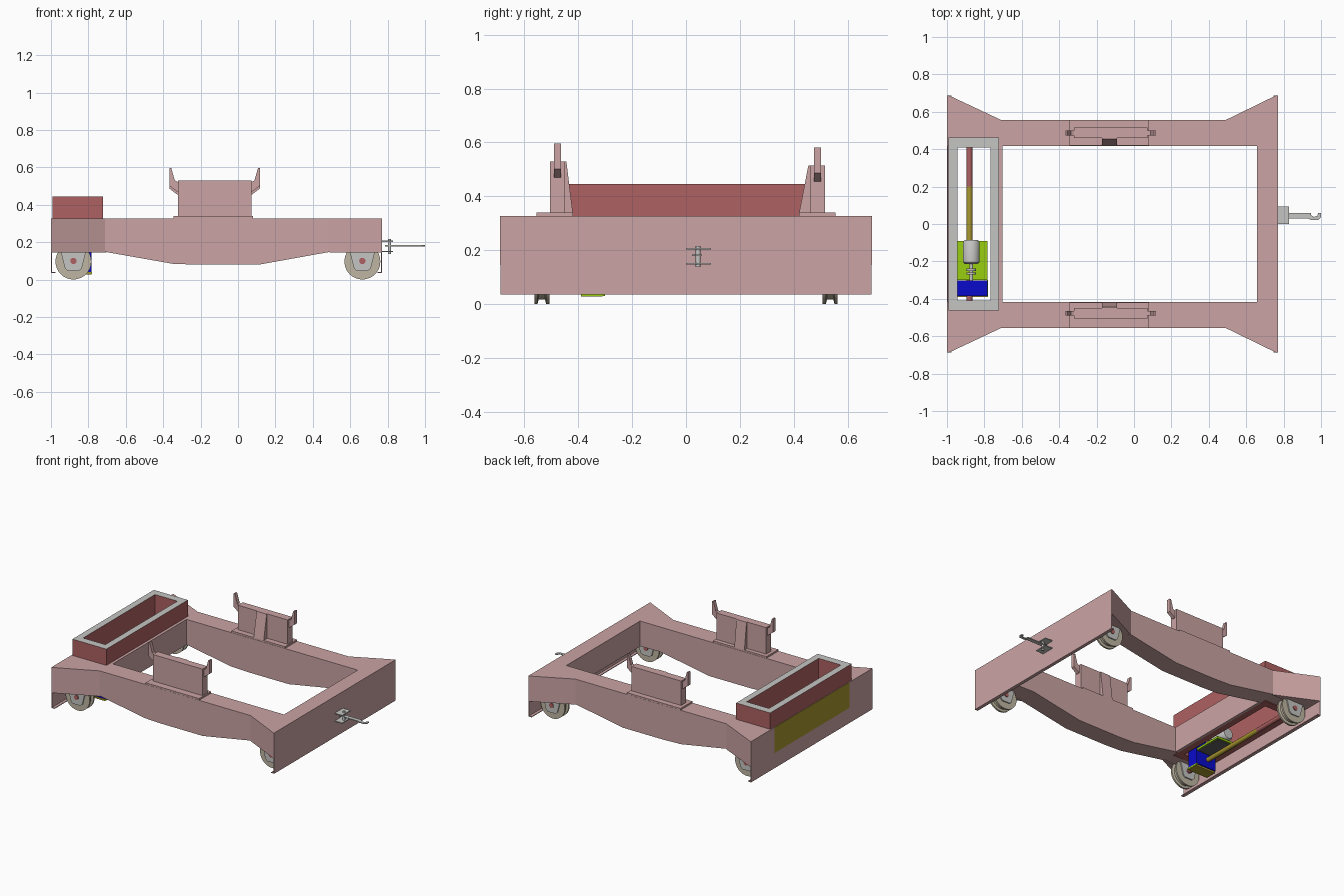
import bpy, bmesh, math
from mathutils import Matrix, Vector

if "Cube" in bpy.data.objects:
    bpy.data.objects.remove(bpy.data.objects["Cube"], do_unlink=True)


def material(name, r, g, b):
    m = bpy.data.materials.new(name)
    m.use_nodes = True
    m.diffuse_color = (r, g, b, 1)
    m.node_tree.nodes["Principled BSDF"].inputs["Base Color"].default_value = (r, g, b, 1)
    return m


PINK = material("dusty pink", 0.60, 0.37, 0.37)
RED = material("brick red", 0.42, 0.12, 0.12)
GREY = material("light grey", 0.56, 0.56, 0.55)
GREEN = material("lime green", 0.32, 0.62, 0.005)
BLUE = material("deep blue", 0.003, 0.003, 0.60)
OLIVE = material("olive", 0.40, 0.31, 0.03)
BEIGE = material("wheel beige", 0.52, 0.47, 0.36)
DARK = material("dark grey", 0.12, 0.12, 0.12)


def finish(name, bm, *mats):
    bmesh.ops.recalc_face_normals(bm, faces=bm.faces)
    me = bpy.data.meshes.new(name)
    bm.to_mesh(me)
    bm.free()
    for m in mats:
        me.materials.append(m)
    ob = bpy.data.objects.new(name, me)
    bpy.context.collection.objects.link(ob)
    return ob


def prism(name, outline, axis, lo, hi, mat):
    """Extrude an outline: axis y takes (x, z) points, axis z takes (x, y)."""
    bm = bmesh.new()
    place = (lambda a, b: (a, lo, b)) if axis == "y" else (lambda a, b: (a, b, lo))
    face = bm.faces.new([bm.verts.new(place(a, b)) for a, b in outline])
    new = bmesh.ops.extrude_face_region(bm, geom=[face])["geom"]
    step = Vector((0, hi - lo, 0)) if axis == "y" else Vector((0, 0, hi - lo))
    bmesh.ops.translate(bm, vec=step, verts=[v for v in new if isinstance(v, bmesh.types.BMVert)])
    return finish(name, bm, mat)


def box(name, x, y, z, mat):
    return prism(name, [(x[0], y[0]), (x[1], y[0]), (x[1], y[1]), (x[0], y[1])], "z", *z, mat)


def rod(name, x, z, profile, mat, sides=32, upright=False):
    """Lathe (position, radius) pairs around a line along y, or along z at y = z."""
    bm = bmesh.new()
    rings = []
    for t, r in profile:
        ring = []
        for i in range(sides):
            a = math.tau * i / sides
            u, v = r * math.cos(a), r * math.sin(a)
            ring.append(bm.verts.new((x + u, z + v, t) if upright else (x + u, t, z + v)))
        rings.append(ring)
    for a, b in zip(rings, rings[1:]):
        for i in range(sides):
            j = (i + 1) % sides
            bm.faces.new((a[i], a[j], b[j], b[i]))
    bm.faces.new(rings[0])
    bm.faces.new(rings[-1])
    ob = finish(name, bm, mat)
    bpy.ops.object.select_all(action="DESELECT")
    ob.select_set(True)
    bpy.context.view_layer.objects.active = ob
    bpy.ops.object.shade_smooth_by_angle(angle=math.radians(35))
    return ob


TOP, LOW = 0.328, 0.145
WHEEL_X = (-0.88, 0.665)

# Side beams with dropped bellies, flared corners and saddle plates
belly = [(-0.995, TOP), (-0.995, LOW), (-0.73, 0.152), (-0.35, 0.085), (-0.22, 0.08),
         (0.11, 0.08), (0.5, 0.15), (0.765, LOW), (0.765, TOP)]
for s, side in ((-1, "front"), (1, "back")):
    prism(side + "_side_beam", belly, "y", s * 0.418, s * 0.556, PINK)
    prism(side + "_right_flare", [(-0.71, s * 0.556), (-0.995, s * 0.69), (-0.995, s * 0.55),
                                  (-0.71, s * 0.55)], "z", LOW, TOP, PINK)
    prism(side + "_left_flare", [(0.49, s * 0.556), (0.765, s * 0.69), (0.765, s * 0.55),
                                 (0.49, s * 0.55)], "z", LOW, TOP, PINK)
    box(side + "_saddle_pad", (-0.345, 0.08), (s * 0.42, s * 0.555), (TOP, 0.34), PINK)

    # Upright saddle plate with a sloped gusset and two hooked ears
    near, far = (0.45, 0.505) if s < 0 else (0.46, 0.515)
    high = 0.53 if s < 0 else 0.515
    box(side + "_saddle_plate", (-0.322, 0.072), (s * near, s * far), (0.34, high), PINK)
    bm = bmesh.new()
    corners = [(s * 0.42, 0.34), (s * near, 0.34), (s * near, high), (s * (near - 0.006), high)]
    ends = [[bm.verts.new((x, y, z)) for y, z in corners] for x in (-0.17, -0.09)]
    for e in ends:
        bm.faces.new(e)
    for i in range(4):
        j = (i + 1) % 4
        bm.faces.new((ends[0][i], ends[0][j], ends[1][j], ends[1][i]))
    finish(side + "_saddle_gusset", bm, PINK)
    mid = s * (near + far) / 2
    for d in (-1, 1):
        ear = [(-0.125 + d * a, high + b) for a, b in
               ((0.19, -0.06), (0.2, -0.06), (0.242, -0.028), (0.242, 0.067),
                (0.232, 0.067), (0.213, 0.0), (0.19, -0.01))]
        prism(side + "_saddle_ear", ear, "y", mid - 0.013, mid + 0.013, PINK)

# Cross members and thin end plates with inturned lips
box("left_cross_member", (0.658, 0.765), (-0.42, 0.42), (LOW, TOP), PINK)
box("right_cross_member", (-0.722, -0.702), (-0.42, 0.42), (LOW, TOP), PINK)
for x, d, name in ((-0.997, 1, "right"), (0.767, -1, "left")):
    box(name + "_end_plate", (x - 0.002, x + 0.002), (-0.688, 0.688), (0.035, TOP), PINK)
    box(name + "_end_lip", (x, x + d * 0.022), (-0.688, 0.688), (0.035, 0.04), PINK)
box("olive_end_panel", (-1.0, -0.997), (-0.425, 0.425), (LOW, TOP), OLIVE)

# Open ballast box: red walls with a grey rim
bm = bmesh.new()
loops = []
for z in (LOW, 0.445):
    for x0, x1, y in ((-0.992, -0.722, 0.462), (-0.945, -0.768, 0.408)):
        loops.append([bm.verts.new(p) for p in ((x0, -y, z), (x1, -y, z), (x1, y, z), (x0, y, z))])
for a, b in ((0, 1), (0, 2), (1, 3), (2, 3)):
    for i in range(4):
        j = (i + 1) % 4
        f = bm.faces.new((loops[a][i], loops[a][j], loops[b][j], loops[b][i]))
        f.material_index = 1 if (a, b) == (2, 3) else 0
finish("ballast_box", bm, RED, GREY)

# Grooved wheels, hanger plates and axle stubs
for x in WHEEL_X:
    for s in (-1, 1):
        c = s * 0.535
        rod("wheel", x, 0.097, [(c - 0.028, 0.096), (c - 0.016, 0.096), (c - 0.012, 0.08),
                                (c + 0.012, 0.08), (c + 0.016, 0.096), (c + 0.028, 0.096)], BEIGE, 40)
        hanger = [(x - 0.068, 0.152), (x - 0.045, 0.06), (x - 0.03, 0.047),
                  (x + 0.03, 0.047), (x + 0.045, 0.06), (x + 0.068, 0.152)]
        for off in (-0.036, 0.036):
            prism("wheel_hanger", hanger, "y", c + off - 0.004, c + off + 0.004, GREY)
        rod("axle_stub", x, 0.1, [(c - 0.045, 0.017), (c + 0.045, 0.017)], RED, 20)

# Drive axle in three lengths
ax = WHEEL_X[0]
rod("drive_axle_front", ax, 0.1, [(-0.5, 0.016), (-0.3, 0.016)], RED, 20)
rod("drive_axle_middle", ax, 0.1, [(-0.3, 0.016), (0.2, 0.016)], OLIVE, 20)
rod("drive_axle_back", ax, 0.1, [(0.2, 0.016), (0.5, 0.016)], RED, 20)

# Motor tray, gearbox, motor and coupling
box("motor_tray", (-0.945, -0.783), (-0.3, -0.09), (0.135, 0.15), GREEN)
box("tray_underside", (-0.935, -0.793), (-0.29, -0.1), (0.13, 0.135), DARK)
box("tray_side", (-0.787, -0.781), (-0.39, -0.3), (0.03, 0.04), GREEN)
box("gearbox", (-0.945, -0.783), (-0.385, -0.302), (0.04, 0.225), BLUE)
box("gearbox_base", (-0.945, -0.783), (-0.39, -0.31), (0.028, 0.04), OLIVE)
rod("motor", -0.87, 0.2, [(-0.215, 0.032), (-0.205, 0.045), (-0.1, 0.045), (-0.085, 0.036)], GREY)
rod("motor_shaft", -0.87, 0.2, [(-0.302, 0.01), (-0.21, 0.01)], GREY, 16)
for y in (-0.265, -0.245):
    rod("shaft_coupling", -0.87, 0.2, [(y - 0.006, 0.025), (y + 0.006, 0.025)], GREY, 20)

# Tow coupling: two ledges, a pin and a slotted drawbar
for z in (0.15, 0.205):
    box("tow_ledge", (0.767, 0.828), (0.0, 0.093), (z - 0.003, z + 0.003), GREY)
rod("tow_pin", 0.81, 0.045, [(0.138, 0.009), (0.216, 0.009)], GREY, 16, upright=True)
drawbar = [(0.785, 0.03), (0.93, 0.03), (0.945, 0.022), (0.985, 0.022), (1.0, 0.035),
           (1.0, 0.06), (0.985, 0.06), (0.98, 0.043), (0.962, 0.038), (0.947, 0.047),
           (0.945, 0.06), (0.93, 0.058), (0.785, 0.058)]
prism("drawbar", drawbar, "z", 0.178, 0.184, GREY)
